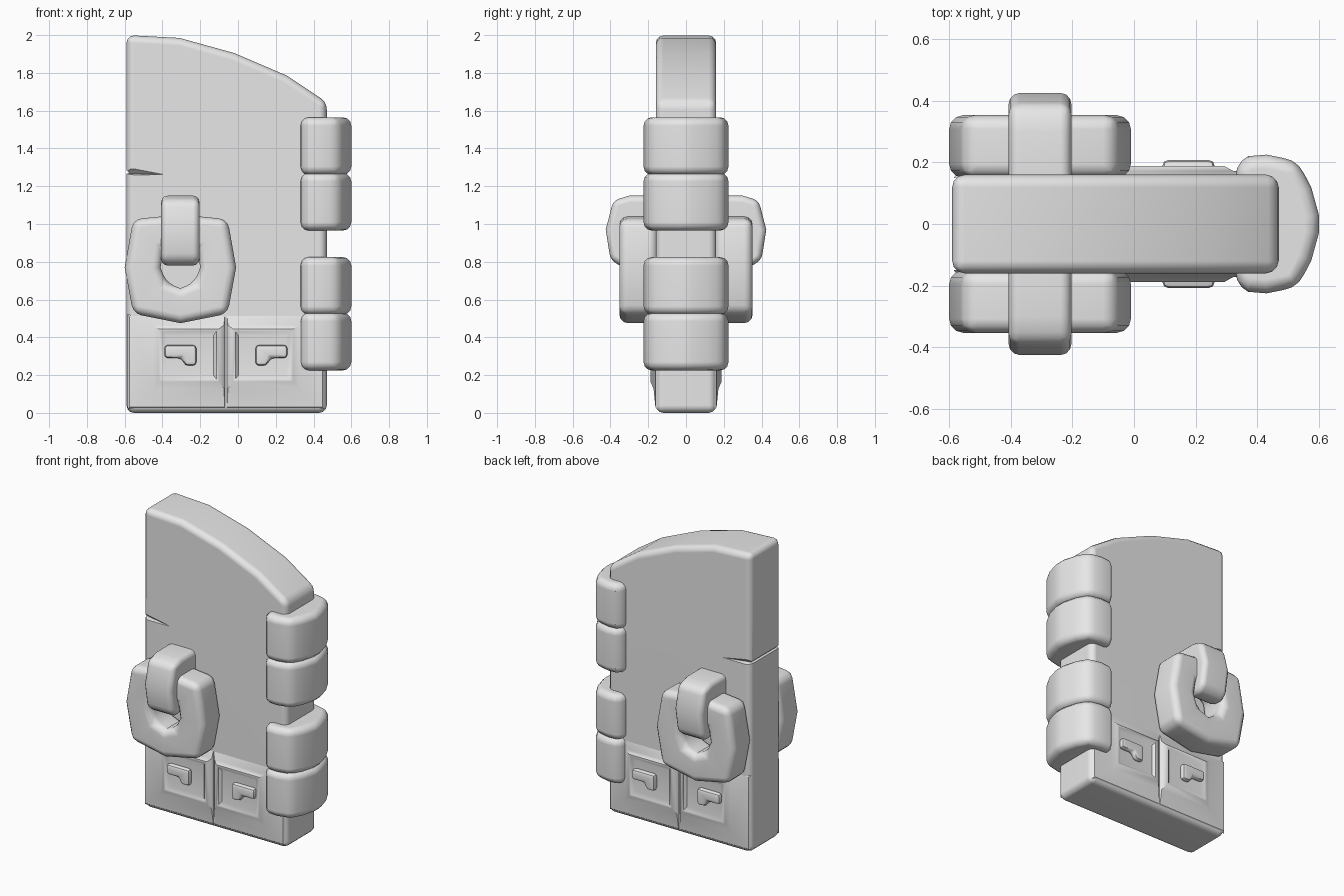
import bpy
import bmesh
import math

cube = bpy.data.objects.get("Cube")
if cube:
    bpy.data.objects.remove(cube, do_unlink=True)

stone = bpy.data.materials.new("grey_stone")
stone.use_nodes = True
grey = (0.8, 0.8, 0.8, 1)
stone.diffuse_color = grey
stone.node_tree.nodes["Principled BSDF"].inputs["Base Color"].default_value = grey


def finish(name, bm, bevel=0.0, segments=3):
    """Round the sharp edges of a bmesh and turn it into a smooth object."""
    bmesh.ops.recalc_face_normals(bm, faces=bm.faces[:])
    if bevel:
        sharp = [e for e in bm.edges if e.calc_face_angle(0) > 0.8]
        bmesh.ops.bevel(bm, geom=sharp, offset=bevel, segments=segments,
                        profile=0.5, affect='EDGES', clamp_overlap=True)
    mesh = bpy.data.meshes.new(name)
    bm.to_mesh(mesh)
    bm.free()
    mesh.materials.append(stone)
    obj = bpy.data.objects.new(name, mesh)
    bpy.context.collection.objects.link(obj)
    return obj


def smooth(obj):
    bpy.ops.object.select_all(action='DESELECT')
    obj.select_set(True)
    bpy.context.view_layer.objects.active = obj
    bpy.ops.object.shade_smooth_by_angle(angle=math.radians(38))
    mod = obj.modifiers.new("even_normals", 'WEIGHTED_NORMAL')
    mod.keep_sharp = True


def loft(name, loops, bevel=0.0, segments=3, closed=False):
    """Bridge equal loops of points; cap the ends, or join last to first."""
    bm = bmesh.new()
    rings = [[bm.verts.new(p) for p in loop] for loop in loops]
    pairs = list(zip(rings, rings[1:]))
    if closed:
        pairs.append((rings[-1], rings[0]))
    else:
        bm.faces.new(rings[0])
        bm.faces.new(rings[-1])
    n = len(rings[0])
    for a, b in pairs:
        for i in range(n):
            j = (i + 1) % n
            bm.faces.new((a[i], a[j], b[j], b[i]))
    return finish(name, bm, bevel, segments)


def prism(name, outline, axis, lo, hi, bevel=0.0, segments=3):
    """Extrude a 2D outline along x, y or z."""
    place = {'x': lambda p, t: (t, p[0], p[1]),
             'y': lambda p, t: (p[0], t, p[1]),
             'z': lambda p, t: (p[0], p[1], t)}[axis]
    return loft(name, [[place(p, t) for p in outline] for t in (lo, hi)],
                bevel, segments)


def hull(name, points):
    bm = bmesh.new()
    verts = [bm.verts.new(p) for p in points]
    bmesh.ops.convex_hull(bm, input=verts)
    return finish(name, bm)


def cut(target, cutter):
    cutter.hide_render = True
    mod = target.modifiers.new("cut", 'BOOLEAN')
    mod.operation = 'DIFFERENCE'
    mod.solver = 'EXACT'
    mod.object = cutter
    bpy.context.view_layer.objects.active = target
    bpy.ops.object.modifier_apply(modifier=mod.name)
    bpy.data.objects.remove(cutter, do_unlink=True)


# Door slab with an arched top
slab = [(-0.59, 0), (0.47, 0), (0.47, 1.645), (0.26, 1.785),
        (-0.02, 1.905), (-0.31, 1.985), (-0.59, 2.0)]
door = prism("door_slab", slab, 'y', -0.16, 0.16, 0.04)

# Crack running around the free edge of the slab
for s in (-1, 1):
    cut(door, hull("crack_cutter", [
        (-0.62, s * 0.12, 1.27), (-0.62, s * 0.2, 1.25),
        (-0.62, s * 0.2, 1.34), (-0.36, s * 0.165, 1.26)]))
cut(door, hull("edge_crack_cutter", [
    (x, y, z) for y in (-0.2, 0.2)
    for x, z in ((-0.575, 1.27), (-0.65, 1.25), (-0.65, 1.34))]))
smooth(door)

# Hinge knuckles: two rounded lobes per hinge
half = [(0.33, 0.2), (0.37, 0.22), (0.43, 0.225), (0.53, 0.205),
        (0.575, 0.12), (0.6, 0.03)]
knuckle = half + [(x, -y) for x, y in reversed(half)]
for label, bottom in (("lower", 0.23), ("upper", 0.97)):
    for i in range(2):
        z = bottom + i * 0.295
        smooth(prism(f"{label}_hinge_lobe_{i + 1}", knuckle, 'z',
                     z - 0.005, z + 0.3, 0.045))

# Ring handle and its strap, and carved panels, on both faces
RING_X = -0.305
ring_outer = [(0, 1.05), (0.25, 1.025), (0.295, 0.77), (0.25, 0.525),
              (0, 0.475), (-0.25, 0.525), (-0.295, 0.77), (-0.25, 1.025)]
ring_inner = [(0, 0.87), (0.09, 0.86), (0.105, 0.77), (0.075, 0.69),
              (0, 0.66), (-0.075, 0.69), (-0.105, 0.77), (-0.09, 0.86)]
strap = [(0.12, 1.15), (0.3, 1.15), (0.385, 1.125), (0.425, 0.97),
         (0.4, 0.81), (0.35, 0.78), (0.27, 0.785), (0.23, 0.87), (0.12, 0.95)]
# Nested rectangles: x range, z range, height of the relief
relief = [(-0.585, -0.067, 0.02, 0.52, 0.15),
          (-0.575, -0.07, 0.03, 0.51, 0.162),
          (-0.45, -0.075, 0.13, 0.465, 0.172),
          (-0.42, -0.1, 0.165, 0.445, 0.189),
          (-0.4, -0.115, 0.18, 0.43, 0.189),
          (-0.38, -0.13, 0.2, 0.41, 0.174)]
key = [(-0.39, 0.36), (-0.22, 0.36), (-0.22, 0.25), (-0.28, 0.25),
       (-0.3, 0.29), (-0.39, 0.29)]


def rectangle(x0, x1, z0, z1, y):
    return [(x0, y, z0), (x1, y, z0), (x1, y, z1), (x0, y, z1)]


for side, s in (("front", -1), ("back", 1)):
    def ring_loop(outline, y):
        return [(RING_X + x, s * y, z) for x, z in outline]

    smooth(loft(f"{side}_ring_handle", [
        ring_loop(ring_outer, 0.15), ring_loop(ring_outer, 0.353),
        ring_loop(ring_inner, 0.353), ring_loop(ring_inner, 0.15)],
        0.045, closed=True))
    smooth(prism(f"{side}_ring_strap", [(s * y, z) for y, z in strap], 'x',
                 RING_X - 0.102, RING_X + 0.102, 0.035))

    for label, flip in (("free_side", False), ("hinge_side", True)):
        def across(x):
            return -0.128 - x if flip else x

        loops = [[(across(x), s * y, z) for x, y, z in rectangle(*r)]
                 for r in relief]
        smooth(loft(f"{side}_{label}_panel", loops))
        smooth(prism(f"{side}_{label}_carved_key",
                     [(across(x), z) for x, z in key], 'y',
                     s * 0.16, s * 0.208, 0.02, 2))
